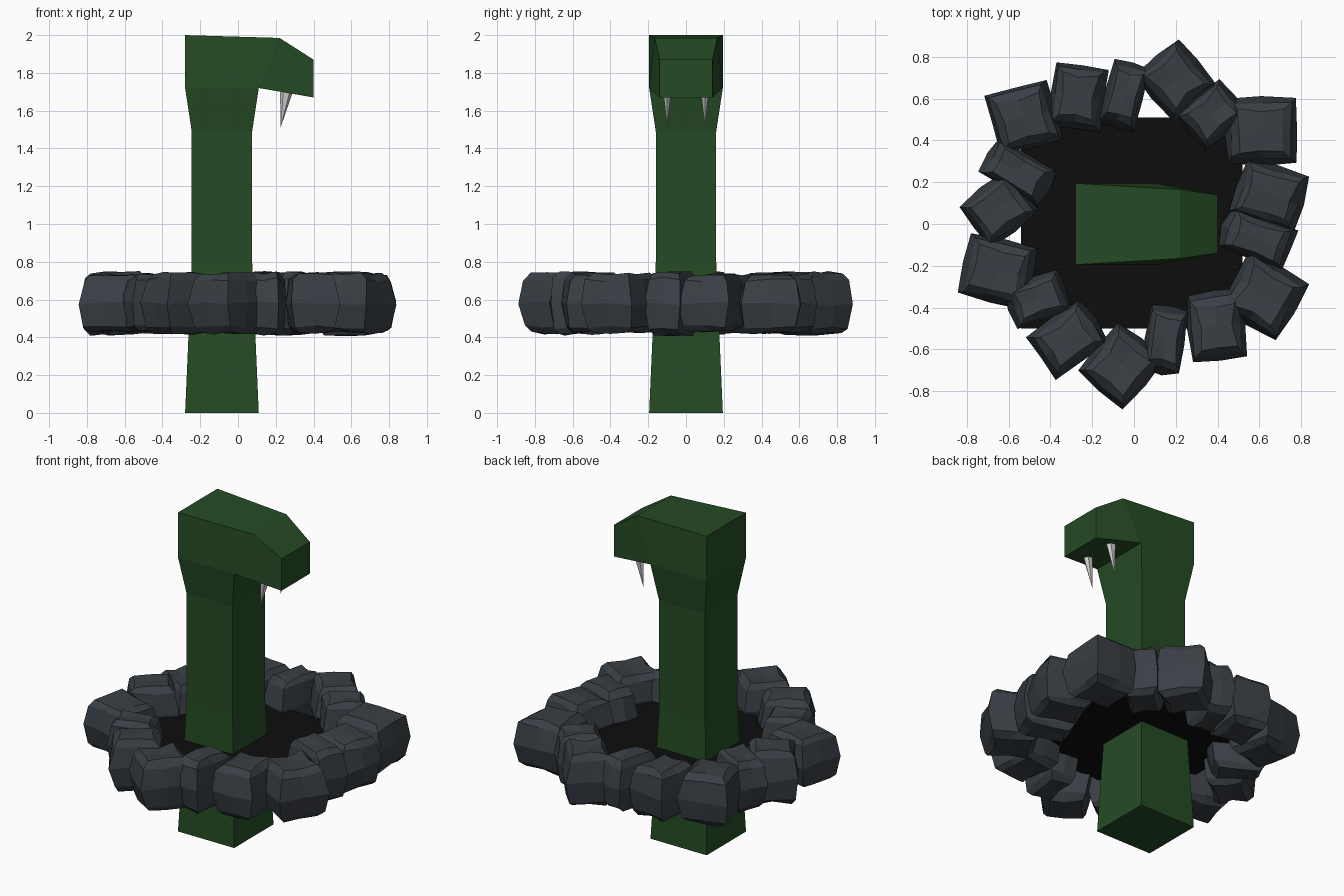
import bpy, bmesh, math, random
from mathutils import Matrix, Vector

if "Cube" in bpy.data.objects:
    bpy.data.objects.remove(bpy.data.objects["Cube"])

random.seed(4)


def material(name, rgb):
    m = bpy.data.materials.new(name)
    m.diffuse_color = (*rgb, 1)
    m.use_nodes = True
    m.node_tree.nodes["Principled BSDF"].inputs["Base Color"].default_value = m.diffuse_color
    return m


GREEN = material("dark_green", (0.018, 0.07, 0.018))
STONE = material("slate_stone", (0.041, 0.050, 0.060))
BLACK = material("pit_black", (0.004, 0.004, 0.004))
FANG = material("fang_white", (0.62, 0.61, 0.61))


def finish(name, bm, mat):
    bmesh.ops.recalc_face_normals(bm, faces=bm.faces)
    me = bpy.data.meshes.new(name)
    bm.to_mesh(me)
    bm.free()
    me.materials.append(mat)
    ob = bpy.data.objects.new(name, me)
    bpy.context.collection.objects.link(ob)
    return ob


# Serpent body: stacked square sections (x back, x front, half width, z back, z front)
bm = bmesh.new()
sections = [
    (-0.28, 0.11, 0.195, 0.0, 0.0),
    (-0.245, 0.075, 0.16, 0.80, 0.80),
    (-0.245, 0.075, 0.16, 1.49, 1.49),
    (-0.28, 0.11, 0.195, 1.72, 1.72),
    (-0.28, 0.22, 0.195, 2.0, 1.985),
]
rings = []
for i, (xb, xf, w, zb, zf) in enumerate(sections):
    wf = 0.165 if i == 4 else w
    rings.append([bm.verts.new(p) for p in
                  ((xb, -w, zb), (xf, -wf, zf), (xf, wf, zf), (xb, w, zb))])


def bridge(a, b, skip=()):
    for k in range(4):
        if k not in skip:
            bm.faces.new((a[k], a[(k + 1) % 4], b[(k + 1) % 4], b[k]))


bm.faces.new(rings[0])
for i in range(4):
    bridge(rings[i], rings[i + 1], skip=(1,) if i == 3 else ())
bm.faces.new(rings[4])

# Snout: narrows forward from the open front of the head
root = [rings[3][1], rings[3][2], rings[4][2], rings[4][1]]
tip = [bm.verts.new((0.40, y, z)) for y, z in
       ((-0.14, 1.67), (0.14, 1.67), (0.14, 1.87), (-0.14, 1.87))]
bridge(root, tip)
bm.faces.new(tip)
finish("serpent_body", bm, GREEN)

# Fangs: slim cones with the point set back
for side in (-1, 1):
    bm = bmesh.new()
    top = []
    for k in range(6):
        a = math.tau * k / 6
        x = 0.257 + 0.034 * math.cos(a)
        top.append(bm.verts.new((x, side * 0.1 + 0.024 * math.sin(a), 1.70)))
    point = bm.verts.new((0.225, side * 0.1, 1.51))
    bm.faces.new(top)
    for k in range(6):
        bm.faces.new((top[k], top[(k + 1) % 6], point))
    finish("fang", bm, FANG)

# Dark pit floor inside the ring
bm = bmesh.new()
bm.faces.new([bm.verts.new(p) for p in
              ((-0.54, -0.5, 0.57), (0.52, -0.5, 0.57),
               (0.52, 0.51, 0.57), (-0.54, 0.51, 0.57))])
finish("pit_floor", bm, BLACK)


def rock(x, y, width, depth, angle):
    bm = bmesh.new()
    bmesh.ops.create_cube(bm, size=2)
    bmesh.ops.subdivide_edges(bm, edges=bm.edges[:], cuts=1, use_grid_fill=True)
    # chamfered rim and raised crown on top and underside
    for v in bm.verts:
        if abs(v.co.z) > 0.9:
            v.co.x *= 0.87
            v.co.y *= 0.87
            v.co.z *= 0.8
        elif abs(v.co.x) + abs(v.co.y) < 1.5:
            v.co *= 1.06
    for s in (-1, 1):
        caps = [f for f in bm.faces if all(v.co.z * s > 0.7 for v in f.verts)]
        bmesh.ops.inset_region(bm, faces=caps, thickness=0.26)
        for v in {v for f in caps for v in f.verts}:
            v.co.z = s
    for v in bm.verts:
        v.co += Vector([random.uniform(-0.06, 0.06) for _ in range(3)])
    height = random.uniform(0.148, 0.165)
    bm.transform(Matrix.Translation((x, y, 0.58))
                 @ Matrix.Rotation(math.radians(angle), 4, 'Z')
                 @ Matrix.Diagonal((width / 2, depth / 2, height, 1)))
    finish("ring_rock", bm, STONE)


# Ring of rocks: x, y, width, depth, turn
for spec in (
    (0.20, 0.69, 0.29, 0.27, -50), (0.37, 0.525, 0.27, 0.22, 40),
    (0.61, 0.445, 0.32, 0.30, 0), (0.65, 0.14, 0.31, 0.27, -18),
    (0.59, -0.07, 0.33, 0.20, -20), (0.62, -0.345, 0.32, 0.31, -30),
    (0.395, -0.49, 0.26, 0.32, 5), (0.15, -0.555, 0.18, 0.31, -8),
    (-0.06, -0.68, 0.28, 0.30, -39), (-0.315, -0.55, 0.31, 0.24, 35),
    (-0.46, -0.36, 0.28, 0.20, 20), (-0.655, -0.225, 0.32, 0.29, -14),
    (-0.65, 0.07, 0.29, 0.25, 38), (-0.555, 0.25, 0.32, 0.19, -30),
    (-0.53, 0.51, 0.30, 0.29, 15), (-0.27, 0.61, 0.25, 0.30, -8),
    (-0.045, 0.62, 0.17, 0.31, -15),
):
    rock(*spec)
